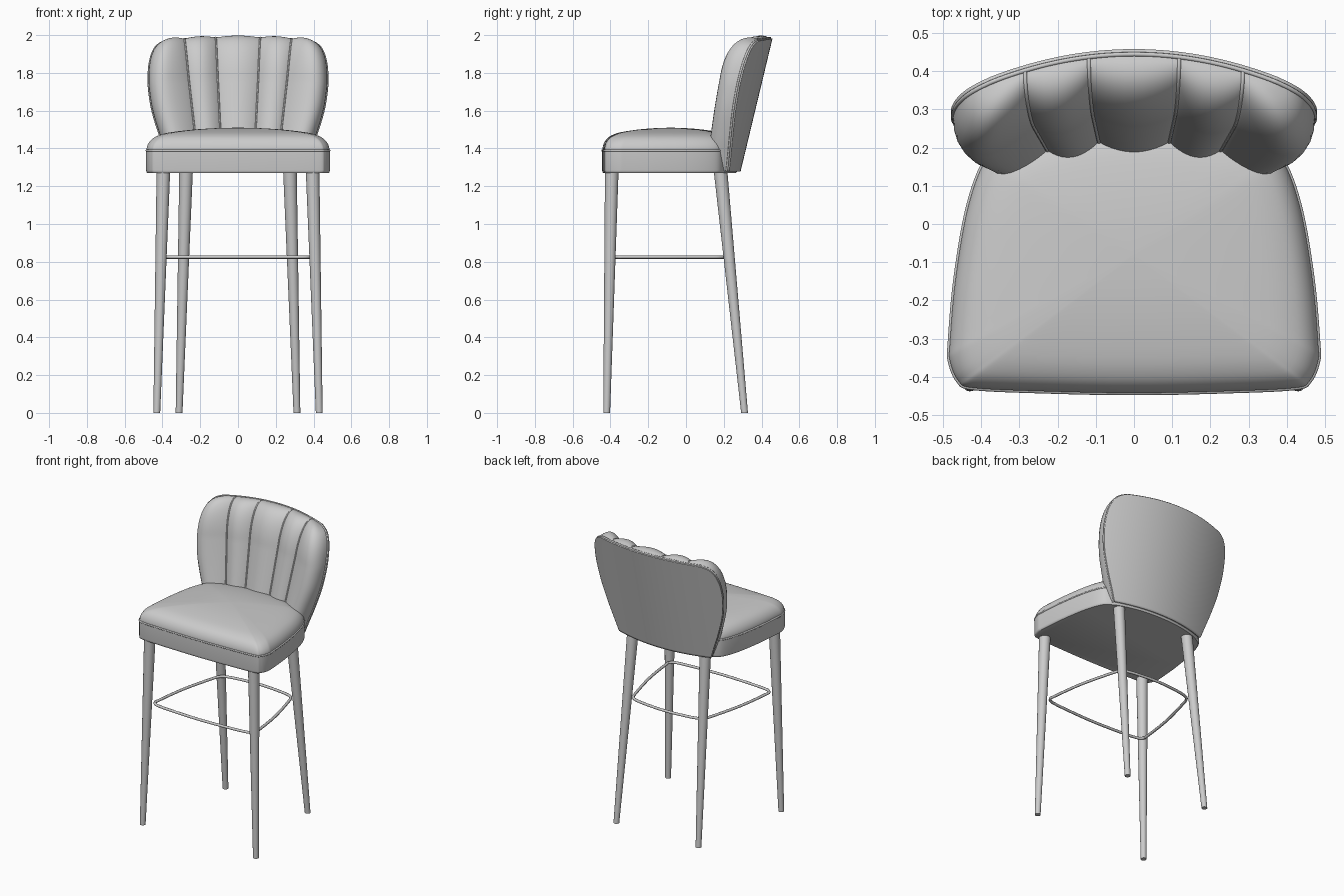
import bpy, bmesh, math
from mathutils import Vector

if "Cube" in bpy.data.objects:
    bpy.data.objects.remove(bpy.data.objects["Cube"])


def spline(pts, n=6, closed=False):
    """Catmull-Rom samples through a few control points."""
    pts = [Vector(p) for p in pts]
    m = len(pts)
    get = (lambda i: pts[i % m]) if closed else (lambda i: pts[max(0, min(m - 1, i))])
    out = []
    for i in range(m if closed else m - 1):
        a, b, c, d = get(i - 1), get(i), get(i + 1), get(i + 2)
        for k in range(n):
            t = k / n
            out.append(0.5 * (2 * b + (c - a) * t + (2 * a - 5 * b + 4 * c - d) * t**2
                              + (3 * b - a - 3 * c + d) * t**3))
    if not closed:
        out.append(pts[-1])
    return out


def mesh_object(name, verts, faces, angle=40):
    me = bpy.data.meshes.new(name)
    me.from_pydata([tuple(v) for v in verts], [], faces)
    ob = bpy.data.objects.new(name, me)
    bpy.context.collection.objects.link(ob)
    bpy.ops.object.select_all(action='DESELECT')
    ob.select_set(True)
    bpy.context.view_layer.objects.active = ob
    bpy.ops.object.shade_smooth_by_angle(angle=math.radians(angle))
    return ob


def grid(name, rows):
    w = len(rows[0])
    faces = [(i * w + j, i * w + j + 1, (i + 1) * w + j + 1, (i + 1) * w + j)
             for i in range(len(rows) - 1) for j in range(w - 1)]
    return mesh_object(name, [p for r in rows for p in r], faces, 60)


def rings(name, loops, angle=40):
    """Skin stacked closed loops and cap both ends."""
    n = len(loops[0])
    faces = [(i * n + j, i * n + (j + 1) % n, (i + 1) * n + (j + 1) % n, (i + 1) * n + j)
             for i in range(len(loops) - 1) for j in range(n)]
    faces.append(tuple(reversed(range(n))))
    faces.append(tuple(range((len(loops) - 1) * n, len(loops) * n)))
    return mesh_object(name, [p for l in loops for p in l], faces, angle)


def tube(name, pts, radius, closed=False):
    cu = bpy.data.curves.new(name, 'CURVE')
    cu.dimensions = '3D'
    cu.bevel_depth = radius
    cu.bevel_resolution = 2
    sp = cu.splines.new('POLY')
    sp.points.add(len(pts) - 1)
    for p, q in zip(sp.points, pts):
        p.co = (*q, 1)
    sp.use_cyclic_u = closed
    ob = bpy.data.objects.new(name, cu)
    bpy.context.collection.objects.link(ob)
    bpy.ops.object.select_all(action='DESELECT')
    ob.select_set(True)
    bpy.context.view_layer.objects.active = ob
    bpy.ops.object.convert(target='MESH')
    bpy.ops.object.shade_smooth()


def mirrored(half):
    """Half outline from the x=0 front point round to the x=0 back point."""
    return half + [(-x, y) for x, y in reversed(half[1:-1])]


# Seat outline, shared by base, piping and cushion
outline = spline(mirrored([(0, -.444), (.22, -.44), (.42, -.431), (.462, -.412), (.484, -.36),
                           (.484, -.31), (.47, -.15), (.44, .03), (.40, .15), (.355, .195),
                           (.28, .23), (.15, .26), (0, .27)]), 6, True)
CY = -.08


def seat_loop(s, z):
    return [(p.x * s, CY + (p.y - CY) * s, z) for p in outline]


# Seat base
rings("seat_base", [seat_loop(s, z) for s, z in
                    [(.985, 1.27), (.995, 1.274), (1, 1.284), (1, 1.385)]])
# Domed seat cushion
dome = spline([(.99, 1.38), (.995, 1.40), (.975, 1.427), (.93, 1.452), (.86, 1.47),
               (.74, 1.485), (.5, 1.499), (.25, 1.507), (.02, 1.51)], 3)
rings("seat_cushion", [seat_loop(p.x, p.y) for p in dome])
# Seat piping
tube("seat_piping", seat_loop(.995, 1.389), .006, True)

# Backrest: height and half-width of each row
rows = spline([(1.28, .345), (1.37, .377), (1.46, .41), (1.6, .452), (1.72, .471), (1.80, .473),
               (1.87, .465), (1.925, .445), (1.955, .415), (1.97, .37)], 5)
ZB, ZT = 1.28, 1.97


def back_y(x, z):
    return .275 + .24 * (z - ZB) - .5 * x * x


def shell_z(x, q):
    return ZB + (1.985 - .015 * (x / .4) ** 2 - ZB) * q


def row_points(z, w):
    """Front cushion points, shell points and seam indices of one row."""
    q = (z - ZB) / (ZT - ZB)
    b1, b2 = .083 + .035 * q, .205 + .08 * q
    edges = [-w, -b2, -b1, b1, b2, w]
    s = max(0, (q - .7) / .3)
    top = math.sqrt(max(0, 1 - s * s))
    thick = (.132 + .012 * q) * top
    n = 14
    front, shell = [], []
    for c in range(5):
        for k in range(n + (c == 4)):
            t = (1 - math.cos(math.pi * k / n)) / 2
            x = edges[c] + (edges[c + 1] - edges[c]) * t
            bump = max(0, math.sin(math.pi * t)) ** .8
            f = .74 + .26 * bump
            edge = 1
            if (c == 0 and t < .5) or (c == 4 and t > .5):
                f = edge = math.sqrt(max(0, 1 - ((t - .5) / .5) ** 2))
            zs = shell_z(x, q)
            puff = .11 * s * math.sqrt(max(0, 1 - s)) * edge * (.5 + .5 * bump)
            front.append((x, back_y(x, zs) - thick * f, zs + puff))
            shell.append((x, back_y(x, zs), zs))
    return front, shell, n


data = [row_points(r.x, r.y) for r in rows]
n = data[0][2]

# Channelled back cushion
grid("back_cushion", [d[0] for d in data])
# Outer back shell
shell = grid("back_shell", [d[1] for d in data])
mod = shell.modifiers.new("thickness", 'SOLIDIFY')
mod.thickness = .014
mod.offset = -1
# Piping in the seams between channels
for k in range(1, 5):
    tube(f"back_seam_{k}", [Vector(d[0][k * n]) + Vector((0, -.002, 0)) for d in data], .005)
# Piping round the shell rim
rim = ([d[1][0] for d in data] + list(data[-1][1][1:-1]) + [d[1][-1] for d in reversed(data)])
tube("back_rim_piping", rim, .006)


# Tapered legs
def leg(name, top, bottom):
    def ring(c, r, z):
        return [(c[0] + r * math.cos(a * math.tau / 24), c[1] + r * math.sin(a * math.tau / 24), z)
                for a in range(24)]
    rings(name, [ring(bottom, .018, 0), ring(top, .036, 1.28)])


for side, sx in (("left", -1), ("right", 1)):
    leg(f"front_leg_{side}", (.395 * sx, -.393), (.43 * sx, -.42))
    leg(f"back_leg_{side}", (.275 * sx, .183), (.312 * sx, .31))

# Footrest ring
foot = spline(mirrored([(0, -.405), (.2, -.398), (.34, -.385), (.378, -.36), (.38, -.32),
                        (.35, -.1), (.295, .12), (.27, .185), (.225, .212), (.12, .228),
                        (0, .235)]), 5, True)
tube("footrest", [(p.x, p.y, .825) for p in foot], .009, True)
